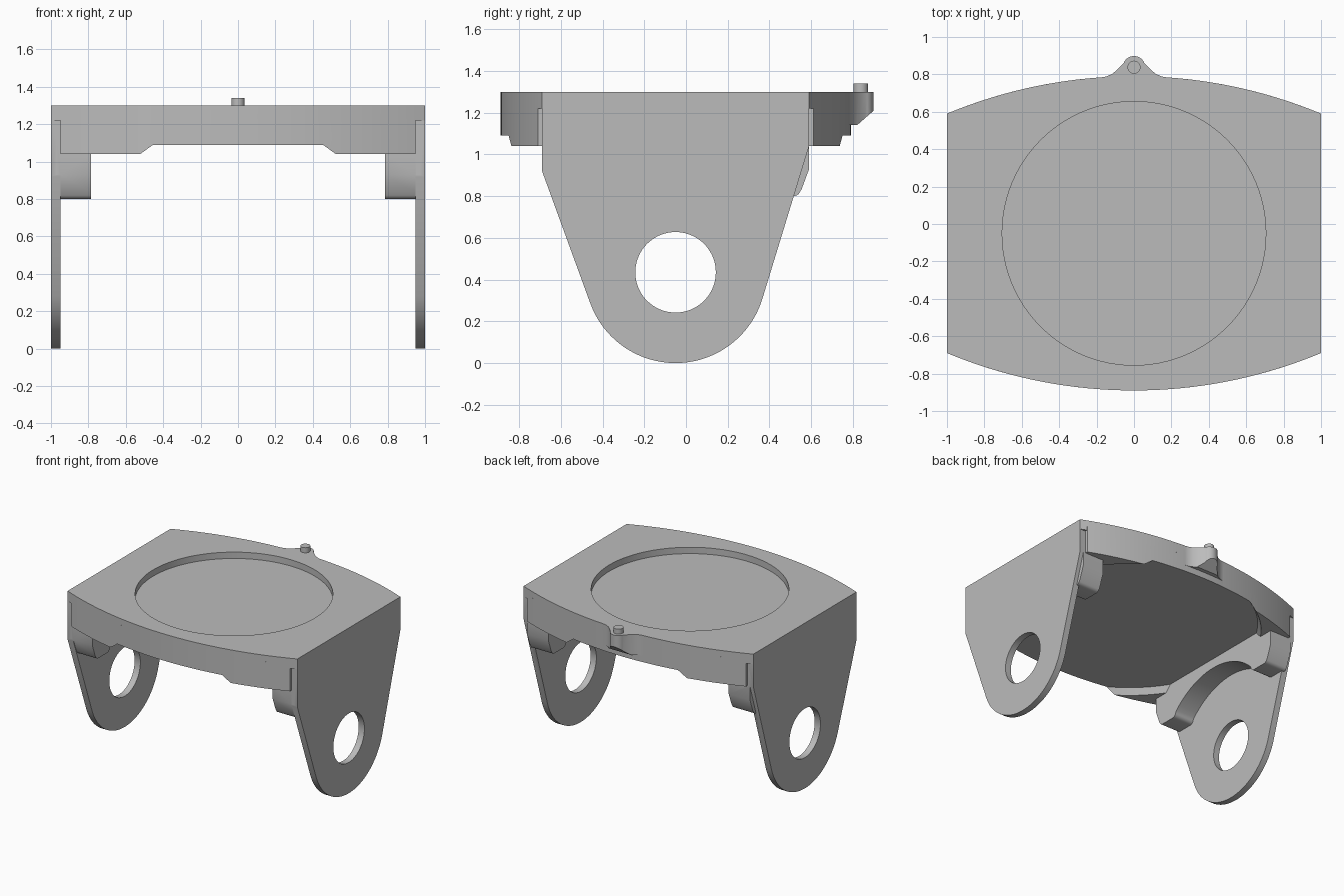
import bpy, bmesh
from math import sin, cos, radians, sqrt
from mathutils import Vector

cube = bpy.data.objects.get("Cube")
if cube:
    bpy.data.objects.remove(cube, do_unlink=True)

grey = bpy.data.materials.new("plain_grey")
grey.use_nodes = True
grey.diffuse_color = (0.5, 0.5, 0.5, 1)
grey.node_tree.nodes["Principled BSDF"].inputs["Base Color"].default_value = (0.5, 0.5, 0.5, 1)

TOP, RIM, CY = 1.30, 1.04, -0.05       # top face, lowest rim, middle of the disc
HOLE_Z, FOOT_R = 0.435, 0.435          # pivot height and foot radius


def arc(u, v, r, start, end, steps):
    """Points on a circle between two angles in degrees."""
    angles = [radians(start + (end - start) * i / steps) for i in range(steps + 1)]
    return [(u + r * cos(a), v + r * sin(a)) for a in angles]


def finish(name, bm):
    bmesh.ops.recalc_face_normals(bm, faces=bm.faces[:])
    mesh = bpy.data.meshes.new(name)
    bm.to_mesh(mesh)
    bm.free()
    mesh.materials.append(grey)
    obj = bpy.data.objects.new(name, mesh)
    bpy.context.collection.objects.link(obj)
    return obj


def prism(name, profile, lo, hi, along="z", trim=None):
    """Extrude a profile in xy along z, or a profile in yz along x."""
    bm = bmesh.new()
    place = (lambda p, w: (p[0], p[1], w)) if along == "z" else (lambda p, w: (w, p[0], p[1]))
    face = bm.faces.new([bm.verts.new(place(p, lo)) for p in profile])
    moved = bmesh.ops.extrude_face_region(bm, geom=[face])["geom"]
    shift = Vector(place((0, 0), hi - lo))
    bmesh.ops.translate(bm, vec=shift, verts=[g for g in moved if isinstance(g, bmesh.types.BMVert)])
    if trim:
        cut = bmesh.ops.bisect_plane(bm, geom=bm.verts[:] + bm.edges[:] + bm.faces[:],
                                     plane_co=trim[0], plane_no=trim[1], clear_outer=True)
        bmesh.ops.holes_fill(bm, edges=[e for e in bm.edges if e.is_boundary])
    return finish(name, bm)


def disc(name, r_low, r_high, lo, hi, y=CY, sides=96):
    bm = bmesh.new()
    bmesh.ops.create_cone(bm, cap_ends=True, segments=sides, radius1=r_low, radius2=r_high, depth=hi - lo)
    bmesh.ops.translate(bm, vec=(0, y, (lo + hi) / 2), verts=bm.verts[:])
    return finish(name, bm)


def combine(target, tool, operation):
    """Apply a boolean, then drop the tool."""
    mod = target.modifiers.new("join", "BOOLEAN")
    mod.operation, mod.solver, mod.object = operation, "EXACT", tool
    tool.hide_render = True
    bpy.context.view_layer.objects.active = target
    bpy.ops.object.modifier_apply(modifier=mod.name)
    bpy.data.objects.remove(tool, do_unlink=True)


def deck_outline(half):
    """Straight sides, with bowed front and back edges."""
    bow, steps = 2.6, 32
    xs = [half * (2 * i / steps - 1) for i in range(steps + 1)]
    reach = [sqrt(bow * bow - x * x) - 1.76 for x in xs]
    front = [(x, CY - r) for x, r in zip(xs, reach)]
    back = [(x, CY + r) for x, r in zip(xs, reach)]
    return front + back[::-1]


# Deck: wide top slab over a slightly narrower rim
frame = prism("frame", deck_outline(1.0), 1.22, TOP)
combine(frame, prism("rim", deck_outline(0.95), RIM, 1.25), "UNION")

# Lug at the back, with flared root and sloping underside
flare = [(0.2, 0.78), (0.15, 0.788), (0.115, 0.803), (0.085, 0.83)]
lug_outline = [(0.2, 0.7)] + flare + arc(0, 0.838, 0.06, 20, 160, 14)
lug_outline += [(-x, y) for x, y in flare[::-1]] + [(-0.2, 0.7)]
combine(frame, prism("lug", lug_outline, 1.14, TOP, trim=((0, 0.82, 1.14), (0, 0.07, -0.08))), "UNION")

# Shallow round well on top, and chamfered clearance underneath
combine(frame, disc("well_cutter", 0.705, 0.705, 1.25, 1.4), "DIFFERENCE")
combine(frame, disc("under_cutter", 0.97, 0.92, 0.99, 1.09), "DIFFERENCE")

# Arched gusset inside each arm, with rounded tips
tip = [(-0.69, 1.13), (-0.69, 0.93), (-0.655, 0.835)]
tip += arc(-0.615, 0.835, 0.035, 200, 270, 6) + arc(-0.505, 0.835, 0.035, 270, 350, 6)
arch = arc(CY, HOLE_Z, 0.58, 135, 45, 24)
gusset = tip + arch + [(2 * CY - y, z) for y, z in tip[::-1]]

# Tapered arm with a round foot
arm = [(-0.69, TOP), (0.59, TOP), (0.59, RIM)]
arm += arc(CY, HOLE_Z, FOOT_R, -17, -160, 40) + [(-0.69, 0.92)]

for side in (1, -1):
    for name, outline, inner, outer in (("gusset", gusset, 0.785, 0.97), ("arm", arm, 0.95, 1.0)):
        lo, hi = sorted((side * inner, side * outer))
        combine(frame, prism(name, outline, lo, hi, "x"), "UNION")

# Pivot holes through both arms
combine(frame, prism("hole_cutter", arc(CY, HOLE_Z, 0.193, 0, 355, 71), -1.2, 1.2, "x"), "DIFFERENCE")

# Small locating pin on the lug
pin = disc("locating_pin", 0.035, 0.035, 1.28, 1.34, 0.838, 32)

for obj in (frame, pin):
    bpy.ops.object.select_all(action="DESELECT")
    obj.select_set(True)
    bpy.context.view_layer.objects.active = obj
    bpy.ops.object.shade_smooth_by_angle(angle=radians(25))
